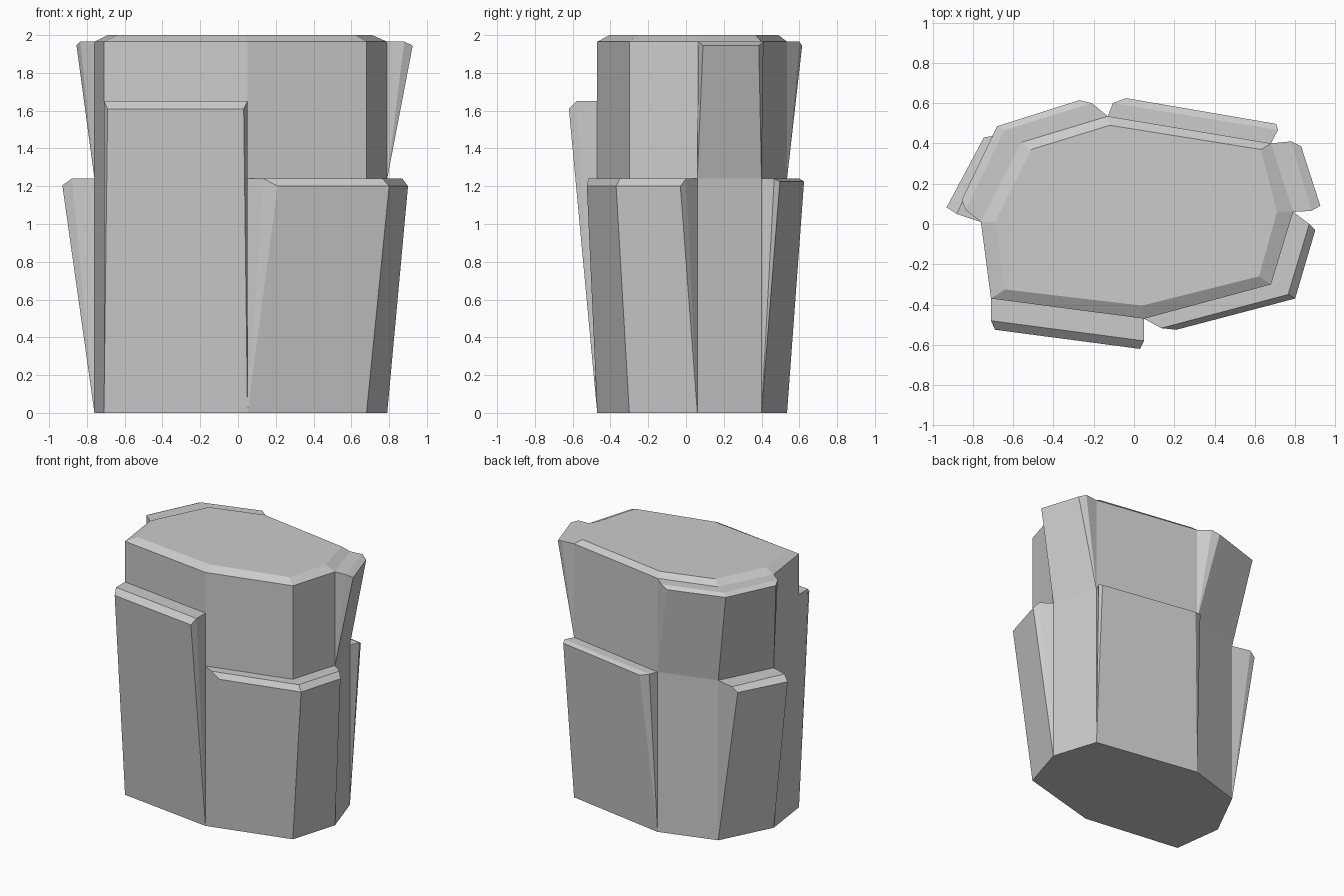
import bpy

if "Cube" in bpy.data.objects:
    bpy.data.objects.remove(bpy.data.objects["Cube"])

# Core outline, counter-clockwise from the left, and its inset top rim
CORE = [(-.76, .01), (-.71, -.37), (.05, -.47), (.68, -.30),
        (.79, .06), (.68, .40), (-.13, .535), (-.56, .405)]
RIM = [(-.69, .01), (-.64, -.325), (.04, -.405), (.62, -.26),
       (.71, .06), (.63, .37), (-.12, .49), (-.51, .37)]
SHOULDER, TOP = 1.965, 2.0


def make(name, verts, faces):
    mesh = bpy.data.meshes.new(name)
    mesh.from_pydata(verts, [], faces)
    mesh.update()
    obj = bpy.data.objects.new(name, mesh)
    bpy.context.collection.objects.link(obj)


def at(points, z):
    return [(x, y, z) for x, y in points]


def slab(name, ids, z0, z1, zc, top, outer):
    """Leaning slab growing out of the core walls, with a chamfered upper edge."""
    base = [CORE[i] for i in ids]
    n = len(ids)
    verts = at(base, z0) + at(outer, zc) + at(top, z1) + at(base, z1)
    faces = []
    for row in range(3):
        for k in range(n - 1):
            a, b = row * n + k, (row + 1) * n + k
            faces.append((a, a + 1, b + 1, b))
    e = n - 1
    faces += [(0, n, 2 * n), (0, 2 * n, 3 * n)]
    faces += [(e, 2 * n + e, n + e), (e, 3 * n + e, 2 * n + e)]
    make(name, verts, faces)
    for i in ids[:-1]:
        covered[i] = covered.get(i, []) + [(z0, z1)]


covered = {}

# Leaning slabs around the column
slab("front_left_slab", [1, 2], 0, 1.65, 1.61,
     [(-.71, -.48), (.05, -.58)], [(-.69, -.525), (.03, -.62)])
slab("front_right_slab", [2, 3, 4], 0, 1.24, 1.20,
     [(.135, -.517), (.765, -.35), (.87, .0)],
     [(.21, -.525), (.80, -.37), (.90, -.03)])
slab("right_upper_slab", [4, 5], 1.24, SHOULDER, 1.945,
     [(.88, .065), (.78, .41)], [(.925, .09), (.83, .385)])
slab("back_right_slab", [5, 6], 0, 1.24, 1.225,
     [(.715, .467), (-.105, .60)], [(.705, .497), (-.04, .625)])
slab("back_left_upper_slab", [6, 7, 0], 1.24, SHOULDER, 1.945,
     [(-.21, .60), (-.645, .465), (-.835, .07)],
     [(-.27, .615), (-.68, .485), (-.855, .12)])
slab("left_slab", [7, 0], 0, 1.24, 1.205,
     [(-.70, .437), (-.88, .05)], [(-.745, .43), (-.93, .083)])

# Core column: walls only where no slab covers them, sloped rim, flat caps
verts, faces = [], []


def add(points):
    faces.append(tuple(range(len(verts), len(verts) + len(points))))
    verts.extend(points)


for i in range(8):
    j = (i + 1) % 8
    a, b = CORE[i], CORE[j]
    z = 0
    for lo, hi in sorted(covered.get(i, [])) + [(SHOULDER, SHOULDER)]:
        if lo > z:
            add([(*a, z), (*b, z), (*b, lo), (*a, lo)])
        z = hi
    add([(*a, SHOULDER), (*b, SHOULDER), (*RIM[j], TOP), (*RIM[i], TOP)])
add(at(RIM, TOP))
add(at(CORE[::-1], 0))
make("rock_core", verts, faces)
